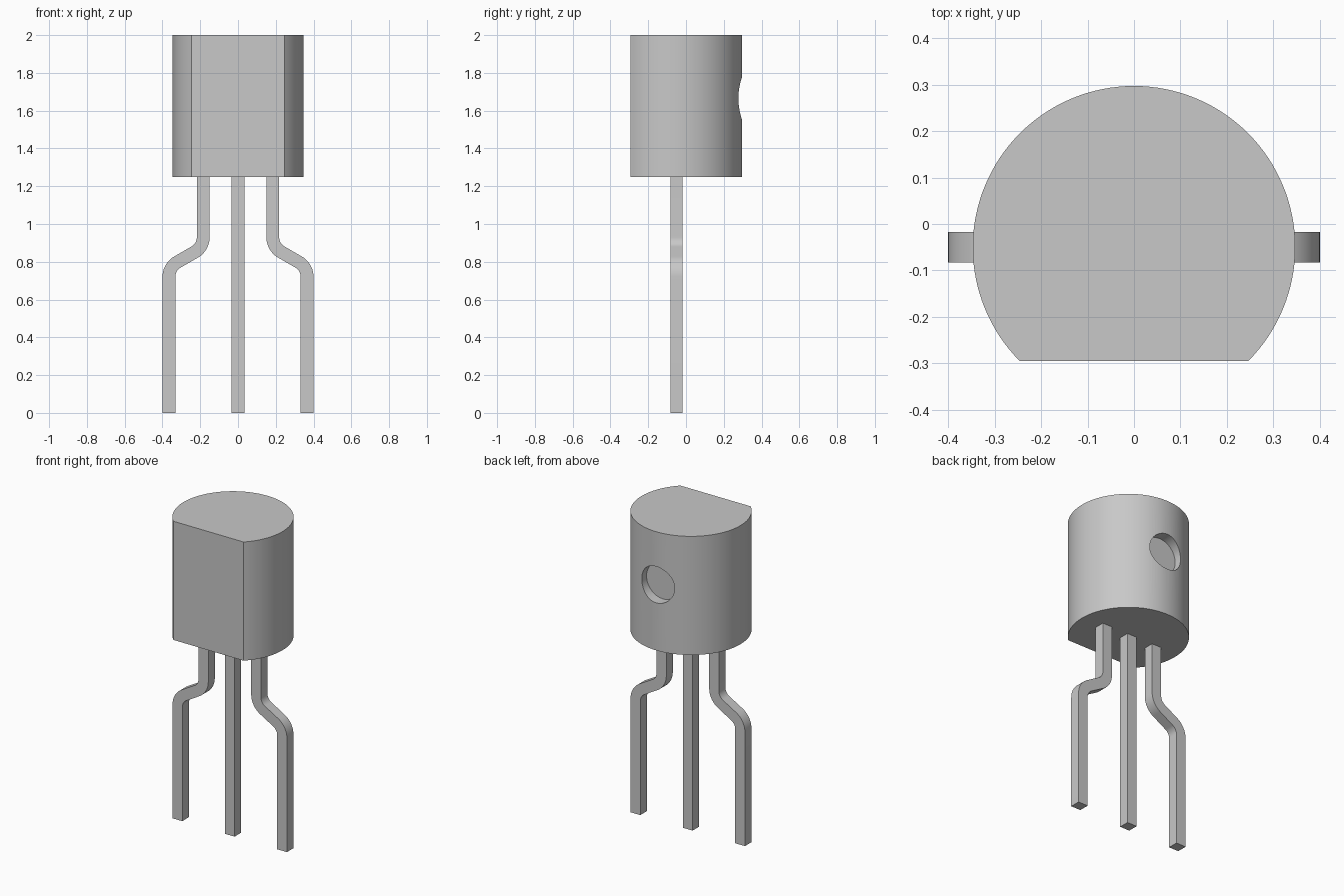
import bpy, bmesh
from math import sin, cos, pi, radians, asin
from mathutils import Vector

if "Cube" in bpy.data.objects:
    bpy.data.objects.remove(bpy.data.objects["Cube"], do_unlink=True)

grey = bpy.data.materials.new("plain grey")
grey.use_nodes = True
grey.diffuse_color = (0.58, 0.58, 0.58, 1)
grey.node_tree.nodes["Principled BSDF"].inputs["Base Color"].default_value = grey.diffuse_color

AXIS_Y = -0.05           # shared centre of the case and the pins
CASE_R = 0.347
CASE_BOTTOM, CASE_TOP = 1.25, 2.0


def prism(name, outline, offset):
    """Extrude a closed 3D outline by an offset vector."""
    bm = bmesh.new()
    face = bm.faces.new([bm.verts.new(p) for p in outline])
    ext = bmesh.ops.extrude_face_region(bm, geom=[face])
    moved = [g for g in ext["geom"] if isinstance(g, bmesh.types.BMVert)]
    bmesh.ops.translate(bm, verts=moved, vec=offset)
    bmesh.ops.recalc_face_normals(bm, faces=bm.faces)
    mesh = bpy.data.meshes.new(name)
    bm.to_mesh(mesh)
    bm.free()
    mesh.materials.append(grey)
    obj = bpy.data.objects.new(name, mesh)
    bpy.context.collection.objects.link(obj)
    return obj


def activate(obj):
    bpy.ops.object.select_all(action="DESELECT")
    obj.select_set(True)
    bpy.context.view_layer.objects.active = obj


def smooth(obj):
    activate(obj)
    bpy.ops.object.shade_smooth_by_angle(angle=radians(30))


# Case: round body with a flat front
flat = asin(0.245 / CASE_R)
steps = 96
angles = [-flat + (pi + 2 * flat) * i / steps for i in range(steps + 1)]
case = prism("case",
             [(CASE_R * cos(a), AXIS_Y + CASE_R * sin(a), CASE_BOTTOM) for a in angles],
             (0, 0, CASE_TOP - CASE_BOTTOM))

# Round flat-bottomed recess in the back
hole_r, hole_z, hole_floor = 0.115, 1.665, 0.23
cutter = prism("recess_cutter",
               [(hole_r * cos(2 * pi * i / 48), hole_floor, hole_z + hole_r * sin(2 * pi * i / 48))
                for i in range(48)], (0, 0.2, 0))
cutter.hide_render = True
cut = case.modifiers.new("recess", "BOOLEAN")
cut.operation = "DIFFERENCE"
cut.solver = "EXACT"
cut.object = cutter
activate(case)
bpy.ops.object.modifier_apply(modifier=cut.name)
bpy.data.objects.remove(cutter, do_unlink=True)
smooth(case)

# Pins: square wire, the outer two splayed by an S bend
PIN_W, PIN_D = 0.068, 0.065
PIN_TOP = CASE_BOTTOM + 0.01


def pin(name, path, side=1):
    """Path entries are (x, z, direction angle); offset both ways for the outline."""
    left, right = [], []
    for x, z, a in path:
        nx, nz = sin(a) * PIN_W / 2, -cos(a) * PIN_W / 2
        left.append((side * (x + nx), AXIS_Y - PIN_D / 2, z + nz))
        right.append((side * (x - nx), AXIS_Y - PIN_D / 2, z - nz))
    smooth(prism(name, left + right[::-1], Vector((0, PIN_D, 0))))


down = -pi / 2
pin("middle_pin", [(0, PIN_TOP, down), (0, 0, down)])

in_x, out_x, high, low, bend = 0.184, 0.366, 0.93, 0.72, 0.091
turns = [radians(60) * i / 10 for i in range(11)]
path = [(in_x, PIN_TOP, down)]
path += [(in_x + bend * (1 - cos(t)), high - bend * sin(t), down + t) for t in turns]
path += [(out_x - bend * (1 - cos(t)), low + bend * sin(t), down + t) for t in reversed(turns)]
path += [(out_x, 0, down)]
for name, side in (("left_pin", 1), ("right_pin", -1)):
    pin(name, path, side)
